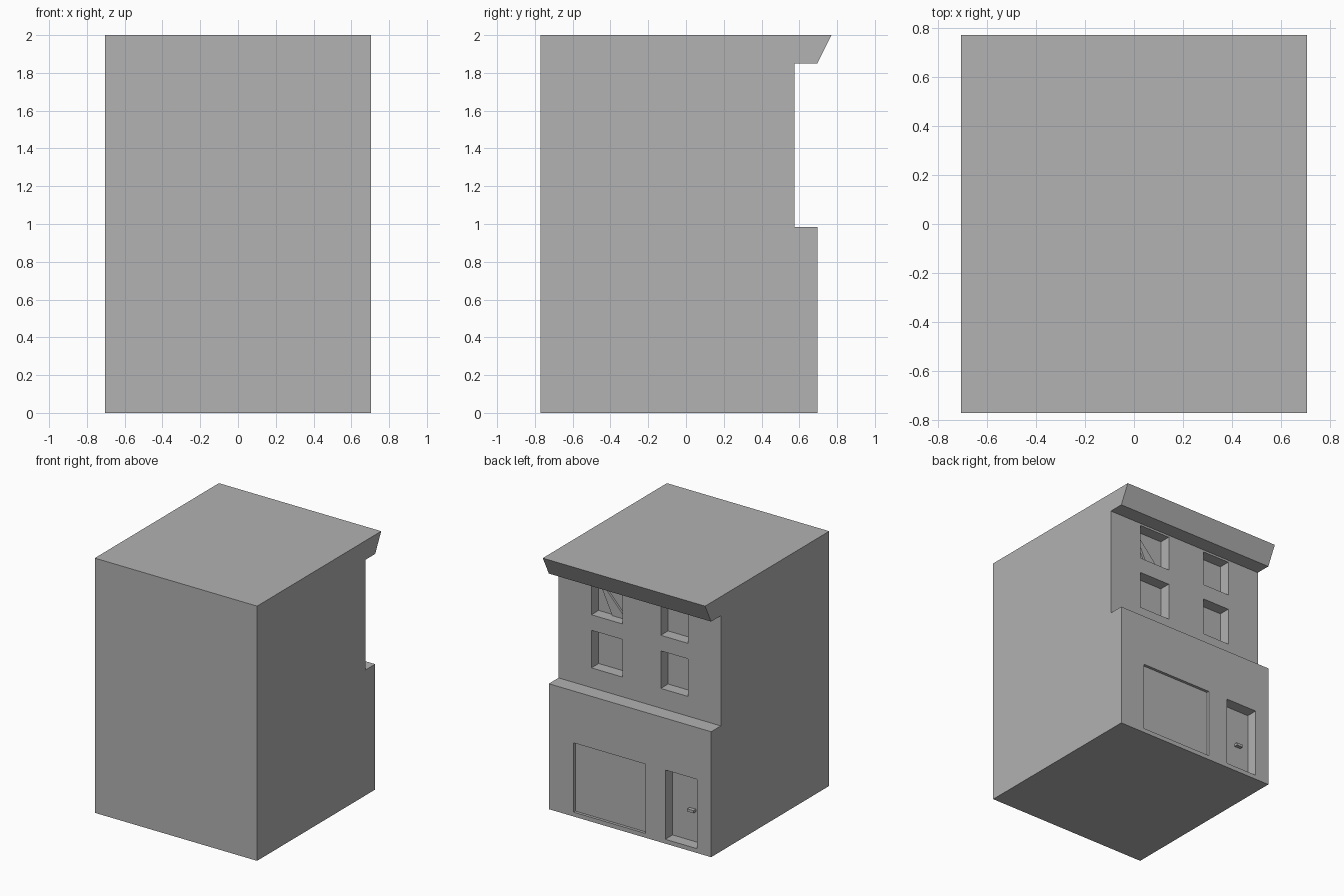
import bpy
import bmesh
from mathutils import Vector

default = bpy.data.objects.get("Cube")
if default:
    bpy.data.objects.remove(default, do_unlink=True)

# One plain grey material
grey = bpy.data.materials.new("plain_grey")
grey.use_nodes = True
colour = (0.445, 0.445, 0.445, 1)
grey.diffuse_color = colour
grey.node_tree.nodes["Principled BSDF"].inputs["Base Color"].default_value = colour


def prism(name, corners, offset):
    """Extrude a flat outline along an offset vector into a solid object."""
    bm = bmesh.new()
    face = bm.faces.new([bm.verts.new(c) for c in corners])
    result = bmesh.ops.extrude_face_region(bm, geom=[face])
    moved = [v for v in result["geom"] if isinstance(v, bmesh.types.BMVert)]
    bmesh.ops.translate(bm, verts=moved, vec=Vector(offset))
    bmesh.ops.recalc_face_normals(bm, faces=bm.faces)
    mesh = bpy.data.meshes.new(name)
    bm.to_mesh(mesh)
    bm.free()
    mesh.materials.append(grey)
    obj = bpy.data.objects.new(name, mesh)
    bpy.context.collection.objects.link(obj)
    return obj


def box(name, x0, x1, y0, y1, z0, z1):
    outline = [(x0, y0, z0), (x1, y0, z0), (x1, y0, z1), (x0, y0, z1)]
    return prism(name, outline, (0, y1 - y0, 0))


HALF = 0.705      # half width of the building
SHOP = 0.695      # shopfront wall plane
UPPER = 0.575     # upper wall plane
BACK = -0.77      # plain wall plane
DEEP = 0.09       # depth of door and window recesses

# Building shell: side profile with set-back upper floors and a flared cornice
profile = [(BACK, 0), (SHOP, 0), (SHOP, 0.985), (UPPER, 0.985),
           (UPPER, 1.85), (SHOP, 1.85), (-BACK, 2), (BACK, 2)]
building = prism("building", [(-HALF, y, z) for y, z in profile], (2 * HALF, 0, 0))

# Openings: x range, z range, wall plane, depth
openings = [(-0.135, 0.489, 0.034, 0.578, SHOP, 0.022),
            (-0.584, -0.307, 0.034, 0.578, SHOP, DEEP)]
for x0, x1 in ((0.149, 0.419), (-0.422, -0.184)):
    for z0, z1 in ((1.14, 1.435), (1.557, 1.834)):
        openings.append((x0, x1, z0, z1, UPPER, DEEP))

for x0, x1, z0, z1, wall, depth in openings:
    cutter = box("opening_cutter", x0, x1, wall - depth, wall + 0.05, z0, z1)
    cutter.hide_render = True
    mod = building.modifiers.new("opening", "BOOLEAN")
    mod.operation = "DIFFERENCE"
    mod.solver = "EXACT"
    mod.object = cutter
    bpy.context.view_layer.objects.active = building
    bpy.ops.object.modifier_apply(modifier=mod.name)
    bpy.data.objects.remove(cutter, do_unlink=True)

# Door handle
door = SHOP - DEEP
box("door_handle", -0.51, -0.455, door - 0.005, door + 0.03, 0.27, 0.29)

# Drawn curtain fanning out from the upper window corner
pane = UPPER - DEEP
curtain = [(0.419, 1.834), (0.29, 1.557), (0.2, 1.557), (0.2, 1.595)]
prism("curtain", [(x, pane - 0.003, z) for x, z in curtain], (0, 0.02, 0))
